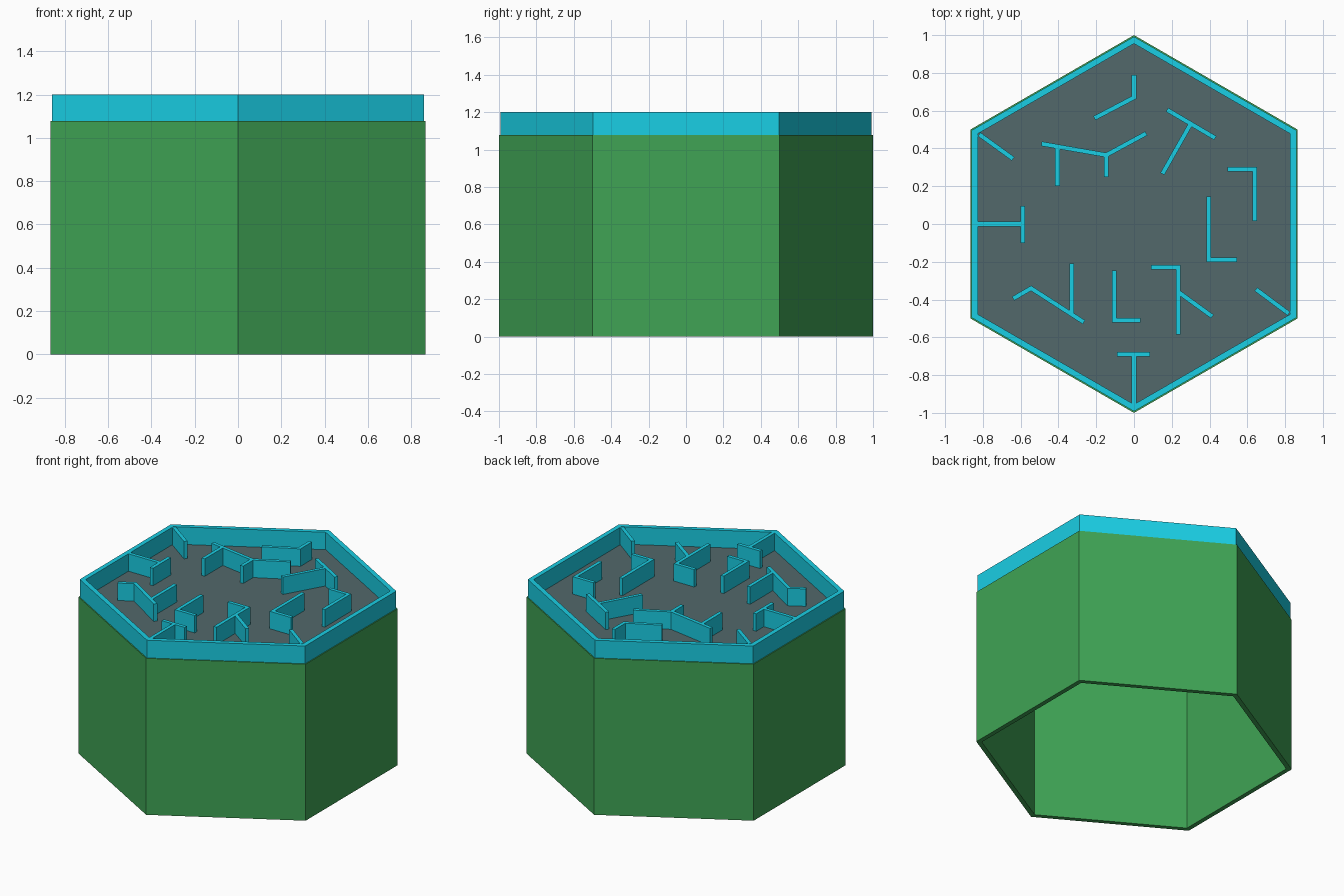
import bpy
import bmesh
from math import sin, cos, tau
from mathutils import Vector

if "Cube" in bpy.data.objects:
    bpy.data.objects.remove(bpy.data.objects["Cube"])


def material(name, color):
    m = bpy.data.materials.new(name)
    m.diffuse_color = (*color, 1)
    m.use_nodes = True
    m.node_tree.nodes["Principled BSDF"].inputs["Base Color"].default_value = m.diffuse_color
    return m


GREEN = material("green", (0.05, 0.37, 0.09))
CYAN = material("cyan", (0.01, 0.62, 0.78))
SLATE = material("slate", (0.085, 0.14, 0.145))


def make_object(name, bm, mat):
    bmesh.ops.recalc_face_normals(bm, faces=bm.faces)
    mesh = bpy.data.meshes.new(name)
    bm.to_mesh(mesh)
    bm.free()
    mesh.materials.append(mat)
    obj = bpy.data.objects.new(name, mesh)
    bpy.context.collection.objects.link(obj)
    return obj


def hexagon(bm, r, z):
    return [bm.verts.new((r * sin(tau * i / 6), r * cos(tau * i / 6), z)) for i in range(6)]


def bridge(bm, a, b):
    for i in range(6):
        j = (i + 1) % 6
        bm.faces.new((a[i], a[j], b[j], b[i]))


def hex_tube(name, r_out, r_in, z0, z1, mat):
    bm = bmesh.new()
    rings = [hexagon(bm, r, z) for r, z in ((r_out, z0), (r_out, z1), (r_in, z1), (r_in, z0))]
    for k in range(4):
        bridge(bm, rings[k], rings[(k + 1) % 4])
    return make_object(name, bm, mat)


def hex_slab(name, r, z0, z1, mat):
    bm = bmesh.new()
    a, b = hexagon(bm, r, z0), hexagon(bm, r, z1)
    bridge(bm, a, b)
    bm.faces.new(a)
    bm.faces.new(b)
    return make_object(name, bm, mat)


def wall(name, points, z0=1.075, z1=1.2, width=0.024):
    """Upright wall of constant thickness along a mitred path."""
    pts = [Vector(p) for p in points]
    dirs = [(q - p).normalized() for p, q in zip(pts, pts[1:])]
    normals = [Vector((-d.y, d.x)) for d in dirs]
    bm = bmesh.new()
    sections = []
    for i, p in enumerate(pts):
        n0, n1 = normals[max(i - 1, 0)], normals[min(i, len(normals) - 1)]
        off = (n0 + n1) / (1 + n0.dot(n1)) * width / 2
        l, r = p + off, p - off
        sections.append([bm.verts.new((v.x, v.y, z)) for v, z in ((l, z0), (r, z0), (r, z1), (l, z1))])
    for s, t in zip(sections, sections[1:]):
        for k in range(4):
            m = (k + 1) % 4
            bm.faces.new((s[k], s[m], t[m], t[k]))
    bm.faces.new(sections[0])
    bm.faces.new(sections[-1])
    return make_object(name, bm, CYAN)


# Open-bottomed base, floor plate and rim
hex_tube("base_shell", 1.0, 0.965, 0, 1.078, GREEN)
hex_slab("floor_plate", 0.98, 1.07, 1.08, SLATE)
hex_tube("rim", 0.992, 0.955, 1.078, 1.2, CYAN)

# Maze walls, each a path on the floor
walls = {
    "back_bend": [(0, .79), (0, .67), (-.21, .56)],
    "back_right_bar": [(.175, .605), (.43, .455)],
    "back_right_stem": [(.30, .53), (.15, .265)],
    "back_left_corner": [(-.82, .475), (-.64, .345)],
    "back_left_bend": [(-.49, .425), (-.147, .365), (.065, .48)],
    "back_left_short_stem": [(-.147, .365), (-.147, .25)],
    "back_left_long_stem": [(-.405, .41), (-.405, .2)],
    "left_stem": [(-.835, 0), (-.59, 0)],
    "left_bar": [(-.59, .095), (-.59, -.1)],
    "right_hook": [(.495, .29), (.64, .29), (.64, .015)],
    "right_angle": [(.395, .145), (.395, -.19), (.545, -.19)],
    "front_right_corner": [(.645, -.345), (.82, -.475)],
    "front_right_hook": [(.09, -.23), (.235, -.23), (.235, -.585)],
    "front_right_branch": [(.235, -.36), (.415, -.49)],
    "front_angle": [(-.105, -.245), (-.105, -.51), (.035, -.51)],
    "front_left_bend": [(-.64, -.395), (-.545, -.34), (-.265, -.52)],
    "front_left_stem": [(-.33, -.21), (-.33, -.475)],
    "front_bar": [(-.09, -.69), (.085, -.69)],
    "front_stem": [(0, -.69), (0, -.96)],
}
for part, path in walls.items():
    wall(part + "_wall", path)
